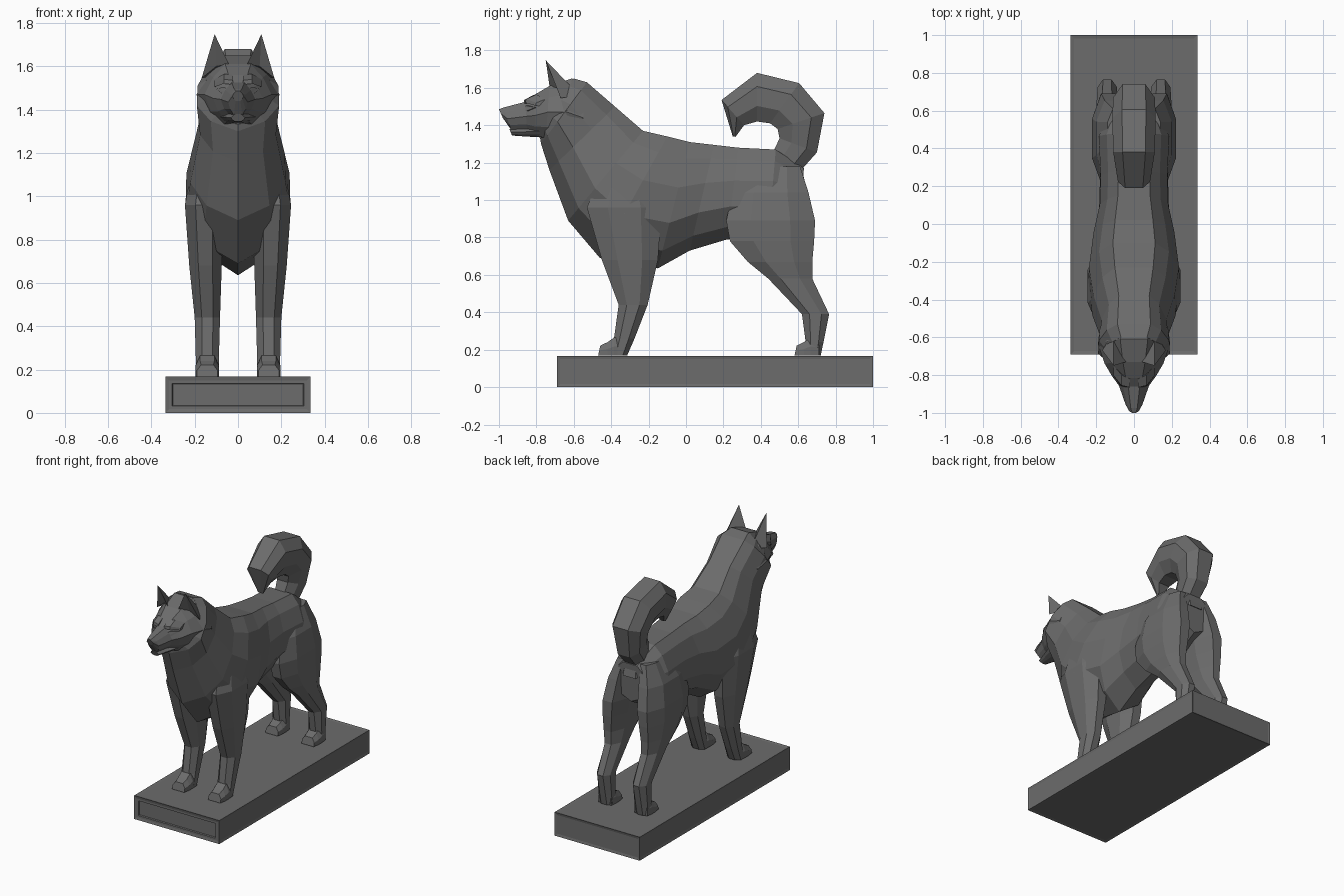
import bpy, bmesh
from mathutils import Vector

stone = bpy.data.materials.new("dark grey stone")
stone.diffuse_color = (0.15, 0.15, 0.15, 1)


def make(name, bm, mirror=False):
    bmesh.ops.recalc_face_normals(bm, faces=bm.faces[:])
    me = bpy.data.meshes.new(name)
    bm.to_mesh(me)
    bm.free()
    me.materials.append(stone)
    ob = bpy.data.objects.new(name, me)
    bpy.context.collection.objects.link(ob)
    if mirror:
        ob.modifiers.new("mirror", 'MIRROR').use_mirror_merge = False
    return ob


def loft(name, rings, mirror=False):
    """Skin a list of equal point rings and cap both ends."""
    bm = bmesh.new()
    vs = [[bm.verts.new(p) for p in r] for r in rings]
    n = len(vs[0])
    for a, b in zip(vs, vs[1:]):
        for i in range(n):
            j = (i + 1) % n
            bm.faces.new((a[i], a[j], b[j], b[i]))
    bm.faces.new(vs[0])
    bm.faces.new(vs[-1])
    return make(name, bm, mirror)


def section(yt, zt, yb, zb, hw, profile, cx=0.0):
    """Symmetric ring between a top and a bottom point; profile = (t, width)."""
    def pt(t, w):
        return (cx + w * hw, yt + (yb - yt) * t, zt + (zb - zt) * t)
    right = [pt(t, w) for t, w in profile]
    left = [pt(t, -w) for t, w in reversed(profile) if w > 0]
    return right + left


def leg_ring(z, y0, y1, x0, x1, c=0.28):
    """Horizontal rectangle with cut corners."""
    dx, dy = (x1 - x0) * c, (y1 - y0) * c
    return [(x0 + dx, y0, z), (x1 - dx, y0, z), (x1, y0 + dy, z), (x1, y1 - dy, z),
            (x1 - dx, y1, z), (x0 + dx, y1, z), (x0, y1 - dy, z), (x0, y0 + dy, z)]


# Plinth with recessed panels on every face
bm = bmesh.new()
bmesh.ops.create_cube(bm, size=1)
for v in bm.verts:
    v.co = Vector((v.co.x * 0.67, v.co.y * 1.69 + 0.155, (v.co.z + 0.5) * 0.167))
panels = bm.faces[:]
bmesh.ops.inset_individual(bm, faces=panels, thickness=0.024, depth=-0.004)
bm.normal_update()
front = min(panels, key=lambda f: f.calc_center_median().y)
bmesh.ops.inset_individual(bm, faces=[front], thickness=0.02, depth=0)
bmesh.ops.inset_individual(bm, faces=[front], thickness=0.005, depth=-0.008)
make("plinth", bm)

# Torso and neck
body = [(0, .46), (.13, .76), (.36, .98), (.64, 1), (.86, .66), (1, 0)]
loft("torso", [section(*r, body) for r in [
    (-0.60, 1.65, -0.78, 1.33, 0.150),
    (-0.53, 1.63, -0.775, 1.30, 0.190),
    (-0.38, 1.50, -0.73, 1.16, 0.175),
    (-0.23, 1.37, -0.63, 0.89, 0.220),
    (-0.10, 1.34, -0.46, 0.69, 0.243),
    (0.02, 1.31, -0.15, 0.635, 0.218),
    (0.15, 1.295, 0.02, 0.73, 0.185),
    (0.28, 1.28, 0.22, 0.79, 0.180),
    (0.48, 1.27, 0.44, 0.80, 0.190),
    (0.63, 1.17, 0.62, 0.90, 0.120)]])

# Head, narrowing to the muzzle
skull = [(0, .38), (.22, .74), (.5, 1), (.78, .8), (1, .42)]
loft("head", [section(*r, skull) for r in [
    (-1.0, 1.485, -0.98, 1.44, 0.026),
    (-0.975, 1.495, -0.935, 1.375, 0.045),
    (-0.86, 1.525, -0.85, 1.37, 0.080),
    (-0.815, 1.56, -0.80, 1.345, 0.115),
    (-0.73, 1.61, -0.75, 1.33, 0.155),
    (-0.61, 1.65, -0.66, 1.29, 0.192),
    (-0.53, 1.62, -0.57, 1.26, 0.180)]])
loft("lower_jaw", [section(*r, skull) for r in [
    (-0.945, 1.38, -0.93, 1.345, 0.032),
    (-0.87, 1.39, -0.86, 1.34, 0.055),
    (-0.77, 1.40, -0.77, 1.335, 0.085)]])

# Brow ridges above the eyes
loft("brow", [
    [(.022, -.865, 1.515), (.022, -.865, 1.535), (.022, -.82, 1.56), (.022, -.80, 1.515)],
    [(.065, -.86, 1.52), (.065, -.855, 1.54), (.065, -.80, 1.565), (.065, -.78, 1.52)],
    [(.108, -.805, 1.505), (.108, -.80, 1.52), (.108, -.75, 1.54), (.108, -.74, 1.50)]], True)

# Almond eyes set under the brows
loft("eye", [
    [(.04, -.868, 1.49), (.065, -.858, 1.505), (.102, -.805, 1.495), (.075, -.855, 1.475)],
    [(.04, -.84, 1.49), (.065, -.82, 1.505), (.10, -.78, 1.495), (.075, -.82, 1.475)]], True)

# Pointed ears with a hollow front
bm = bmesh.new()
tip, inner, hollow, outer, back = [bm.verts.new(p) for p in [
    (.108, -.75, 1.748), (.042, -.73, 1.61), (.10, -.69, 1.60),
    (.168, -.67, 1.545), (.11, -.57, 1.56)]]
ring = [inner, hollow, outer, back]
for a, b in zip(ring, ring[1:] + ring[:1]):
    bm.faces.new((tip, a, b))
bm.faces.new(ring)
make("ear", bm, True)

# Curled bushy tail
brush = [(0, .55), (.28, 1), (.68, .95), (1, .5)]
loft("tail", [section(*r, brush) for r in [
    (0.64, 1.08, 0.42, 1.20, 0.09),
    (0.62, 1.165, 0.47, 1.265, 0.075),
    (0.70, 1.255, 0.50, 1.33, 0.085),
    (0.74, 1.465, 0.49, 1.38, 0.110),
    (0.605, 1.625, 0.45, 1.41, 0.115),
    (0.38, 1.68, 0.38, 1.42, 0.110),
    (0.19, 1.535, 0.31, 1.40, 0.085),
    (0.25, 1.34, 0.265, 1.338, 0.020)]])

# Front legs with shoulders
loft("front_leg", [leg_ring(*r) for r in [
    (1.18, -.44, -.22, .08, .205),
    (0.96, -.53, -.13, .07, .245),
    (0.68, -.45, -.15, .075, .225),
    (0.44, -.36, -.205, .083, .20),
    (0.26, -.385, -.275, .088, .195),
    (0.168, -.40, -.315, .088, .195)]], True)

# Hind legs with thighs and hocks
loft("hind_leg", [leg_ring(*r) for r in [
    (1.18, .36, .61, .04, .14),
    (1.04, .25, .655, .04, .20),
    (0.89, .215, .69, .05, .222),
    (0.78, .235, .685, .065, .22),
    (0.67, .33, .675, .08, .212),
    (0.58, .44, .675, .085, .20),
    (0.39, .62, .765, .09, .193),
    (0.24, .64, .735, .09, .193),
    (0.168, .64, .72, .09, .193)]], True)

# Paws
foot = [(0, .6), (.5, 1), (1, 1)]
for name, y in (("front_paw", -0.47), ("hind_paw", 0.58)):
    loft(name, [section(y + dy, zt, y + db, 0.168, hw, foot, 0.142) for dy, zt, db, hw in [
        (0.012, .222, 0, .048), (0.05, .24, .05, .055),
        (0.085, .265, .085, .055), (0.13, .265, .13, .05)]], True)
